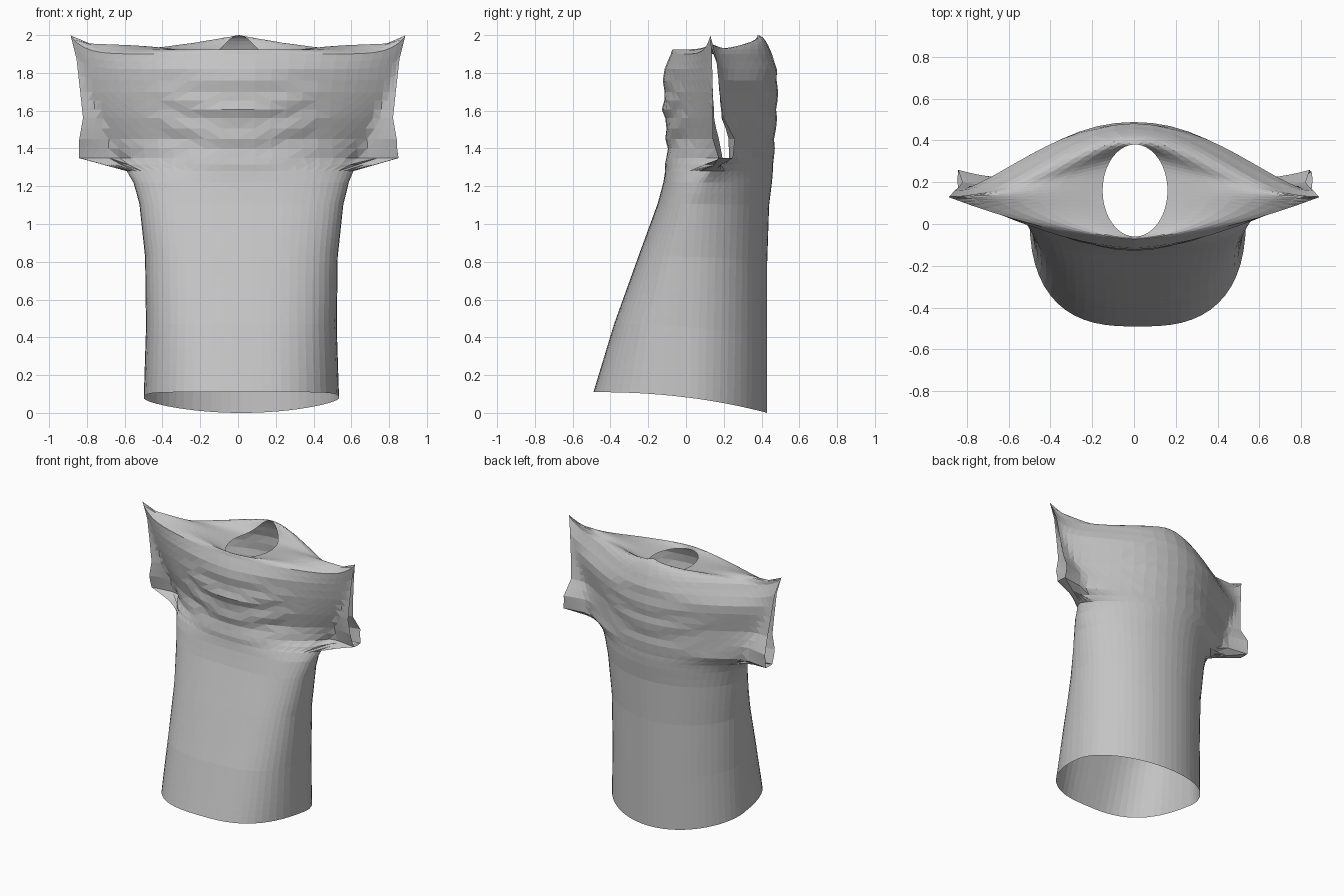
import bpy, bmesh, math

cube = bpy.data.objects.get("Cube")
if cube:
    bpy.data.objects.remove(cube, do_unlink=True)

COLUMNS = 60

# Cloth material
cloth = bpy.data.materials.new("grey_cloth")
cloth.use_nodes = True
grey = (0.55, 0.55, 0.55, 1)
cloth.diffuse_color = grey
cloth.node_tree.nodes["Principled BSDF"].inputs["Base Color"].default_value = grey

# Outline keys: height, half width, chest half width, side y, front y, back y,
# roundness, sharpness, sleeve half thickness
keys = [
    (0, .517, .517, .03, -.49, .43, 2.8, .42, 0),
    (.4, .505, .505, .03, -.38, .43, 3, .4, 0),
    (.8, .51, .51, .04, -.25, .43, 3, .4, 0),
    (1.1, .54, .54, .06, -.15, .44, 2.8, .42, 0),
    (1.22, .57, .57, .09, -.12, .455, 2.6, .5, 0),
    (1.28, .6, .6, .13, -.11, .46, 2.4, .62, 0),
    (1.35, .85, .64, .21, -.105, .465, 2.2, .82, .04),
    (1.45, .845, .68, .2, -.1, .47, 2, 1, .06),
    (1.56, .825, .72, .17, -.115, .48, 1.9, 1, .03),
    (1.7, .84, .79, .16, -.12, .485, 1.8, 1, .02),
    (1.82, .86, .85, .15, -.115, .48, 1.7, 1, .012),
    (1.9, .89, .89, .13, -.08, .455, 1.6, 1, 0),
]
SLEEVE_LOW, SLEEVE_TOP = keys[6][0], keys[-1][0]


def mix(a, b, f):
    return tuple(u + (v - u) * f for u, v in zip(a, b))


def angles():
    return [2 * math.pi * i / COLUMNS for i in range(COLUMNS)]


def body_ring(key):
    """One horizontal outline of the shirt, from hem to shoulder edge."""
    z, w, chest, side, front, back, p, q, gap = key
    ring = []
    for a in angles():
        c, s = math.cos(a), math.sin(a)
        t = min(abs(c), 1)
        reach = min(1, w * t / chest)
        end = gap * t ** 4
        if abs(s) < 1e-6:
            y = side
        elif s > 0:
            # The back is leaner than the front, most of all at the shoulders
            lean = 1.3 + 1.2 * max(0, (z - 1.75) / .15)
            y = side + (back - side) * (1 - reach ** 2) ** (q * lean) + end
        else:
            y = side - (side - front) * (1 - reach ** p) ** q - end
        x = w * c + .018 * max(0, min(1, (1.4 - z) * 5))
        # Curved hem
        dip = .11 * (1 - max(0, (y + .49) / .92) ** 2.2)
        height = z + dip * max(0, 1 - z / 1.2)
        # Pointed shoulder tips
        height += .1 * t ** 12 * max(0, (z - 1.7) / .2)
        # Draped folds across chest and upper back
        if 1.25 < z < 1.85:
            fade = math.sin(math.pi * (z - 1.25) / .6) * max(0, 1 - (x / .5) ** 2)
            wave = math.sin((z - .5 * x * x) * 42)
            y += (.012 if s < 0 else .005) * fade * wave
        ring.append((x, y, height))
    return ring


def neck_ring():
    ring = []
    for a in angles():
        c, s = math.cos(a), math.sin(a)
        ring.append((.155 * c + .005, .16 + .22 * s, 1.9 + .1 * max(0, s) ** 5))
    return ring


# Rings up the torso
rings, levels = [], []
for low, high in zip(keys, keys[1:]):
    steps = max(2, round((high[0] - low[0]) / .05))
    for i in range(steps):
        key = mix(low, high, i / steps)
        rings.append(body_ring(key))
        levels.append(key[0])
edge, neck = body_ring(keys[-1]), neck_ring()
rings.append(edge)
levels.append(SLEEVE_TOP)

# Rings inward over the shoulders to the neck opening; the tips drop off quickly
SHOULDER_STEPS = 7
for i in range(1, SHOULDER_STEPS + 1):
    f = i / SHOULDER_STEPS
    lift = .025 * math.sin(math.pi * f)
    ring = []
    for angle, a, b in zip(angles(), edge, neck):
        x, y, z = mix(a, b, f)
        drop = f ** (1 - .7 * abs(math.cos(angle)))
        ring.append((x, y, a[2] + (b[2] - a[2]) * drop + lift))
    rings.append(ring)
    levels.append(9)

# Skin the rings, leaving both sleeve ends open
bm = bmesh.new()
grid = [[bm.verts.new(co) for co in ring] for ring in rings]
half = COLUMNS // 2
end_columns = {0, COLUMNS - 1, half - 1, half}
for r in range(len(grid) - 1):
    in_sleeve = SLEEVE_LOW - .001 <= levels[r] and levels[r + 1] <= SLEEVE_TOP + .001
    for c in range(COLUMNS):
        if in_sleeve and c in end_columns:
            continue
        n = (c + 1) % COLUMNS
        bm.faces.new((grid[r][c], grid[r][n], grid[r + 1][n], grid[r + 1][c]))
bmesh.ops.delete(bm, geom=[v for v in bm.verts if not v.link_faces], context='VERTS')
bmesh.ops.triangulate(bm, faces=bm.faces[:])
bm.normal_update()

mesh = bpy.data.meshes.new("shirt")
bm.to_mesh(mesh)
bm.free()
mesh.materials.append(cloth)
shirt = bpy.data.objects.new("shirt", mesh)
bpy.context.collection.objects.link(shirt)
